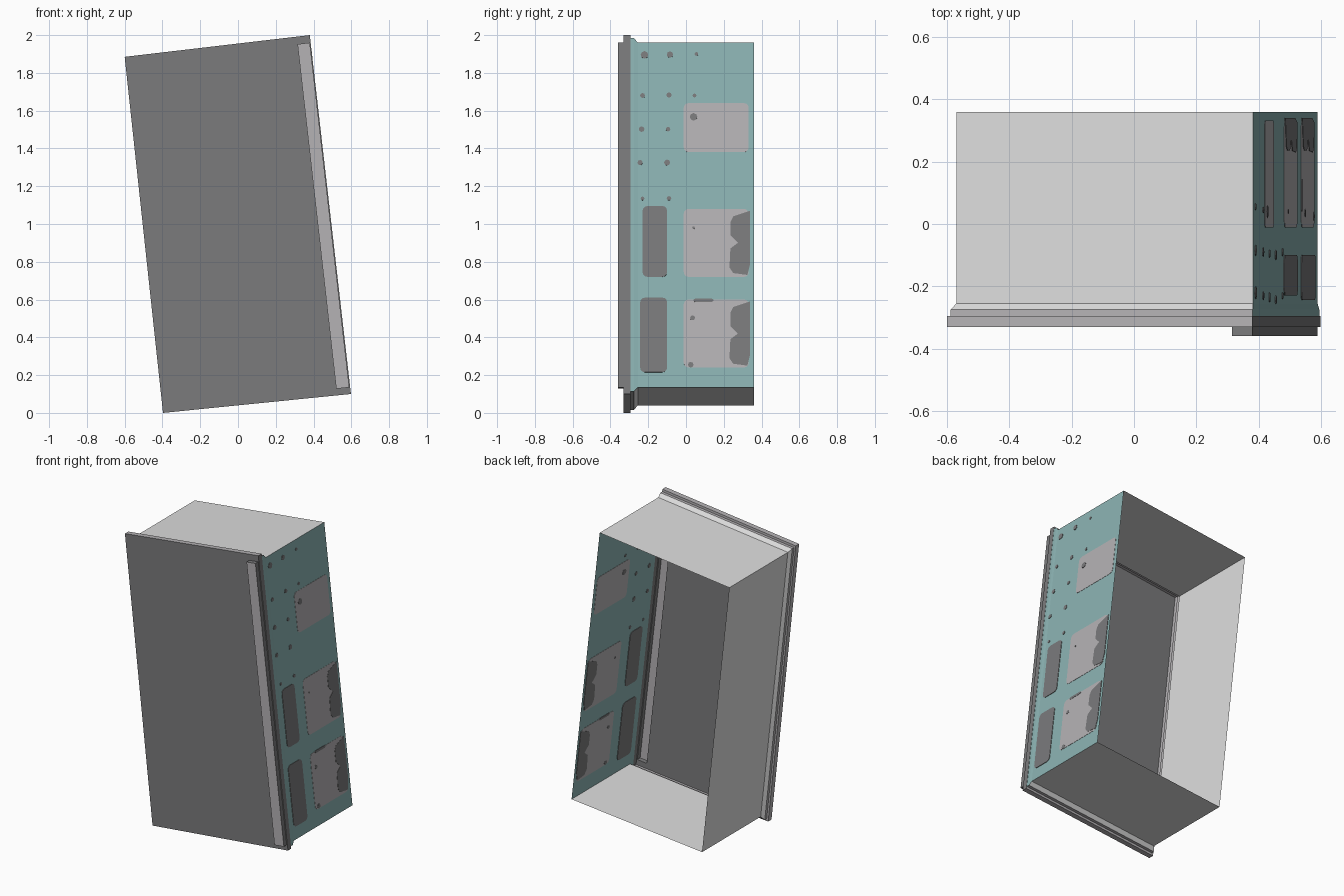
import bpy, bmesh, math
from mathutils import Vector

if "Cube" in bpy.data.objects:
    bpy.data.objects.remove(bpy.data.objects["Cube"])


def material(name, r, g, b):
    lin = lambda c: ((c + 0.055) / 1.055) ** 2.4
    m = bpy.data.materials.new(name)
    m.diffuse_color = (lin(r), lin(g), lin(b), 1)
    m.use_nodes = True
    m.node_tree.nodes["Principled BSDF"].inputs["Base Color"].default_value = m.diffuse_color
    return m


LIGHT = material("pale grey", 0.87, 0.87, 0.87)
MID = material("mid grey", 0.71, 0.70, 0.71)
DARK = material("dark grey", 0.48, 0.48, 0.485)
TEAL = material("teal", 0.55, 0.705, 0.705)

# Leaning outlines in the x-z plane: top left, top right, bottom right, bottom left
FRAME = [(-0.60, 1.885), (0.38, 2.0), (0.598, 0.10), (-0.397, 0.0)]
BODY = [(-0.57, 1.85), (0.382, 1.96), (0.589, 0.135), (-0.37, 0.04)]
STRIP = [(0.315, 1.952), (0.380, 1.96), (0.589, 0.135), (0.520, 0.128)]
STEP = [((f[0] * 0.6 + b[0] * 0.4), (f[1] * 0.6 + b[1] * 0.4)) for f, b in zip(FRAME, BODY)]


def finish(bm, name, mats):
    me = bpy.data.meshes.new(name)
    bm.to_mesh(me)
    bm.free()
    for m in mats:
        me.materials.append(m)
    ob = bpy.data.objects.new(name, me)
    bpy.context.collection.objects.link(ob)
    return ob


def loft(name, rings, mats, side_mats, cap=None):
    """Join four-cornered rings (outline, y); side_mats gives per band
    the material of top/left/bottom sides and of the right side."""
    bm = bmesh.new()
    vs = [[bm.verts.new((x, y, z)) for x, z in o] for o, y in rings]
    for (a, b), (other, right) in zip(zip(vs, vs[1:]), side_mats):
        for i in range(4):
            j = (i + 1) % 4
            f = bm.faces.new((a[i], a[j], b[j], b[i]))
            f.material_index = right if i == 1 else other
    if cap is not None:
        bm.faces.new(vs[0][::-1]).material_index = cap
    return finish(bm, name, mats)


# Open-backed shell with stepped front rim; the right wall is teal
loft("shell",
     [(FRAME, -0.33), (FRAME, -0.295), (STEP, -0.295), (STEP, -0.275),
      (BODY, -0.255), (BODY, 0.36)],
     [LIGHT, MID, DARK, TEAL],
     [(1, 2), (1, 3), (1, 3), (0, 3), (0, 3)])

# Front panel with a raised strip along its right edge, hollow behind
loft("front_panel",
     [(STRIP, -0.36), (STRIP, -0.33), (FRAME, -0.33)],
     [MID, DARK], [(1, 1), (1, 1)], cap=0)

# Markings on the right wall
LOW, HIGH = Vector((0.589, 0, 0.135)), Vector((0.382, 0, 1.96))
NORMAL = Vector((HIGH.z - LOW.z, 0, LOW.x - HIGH.x)).normalized()


def plate(bm, outline, half):
    """Thin plate of (y, z) points, showing on both sides of the right wall."""
    layers = []
    for s in (-half, half):
        layer = []
        for y, z in outline:
            p = LOW.lerp(HIGH, (z - LOW.z) / (HIGH.z - LOW.z)) + NORMAL * s
            layer.append(bm.verts.new((p.x, y, p.z)))
        layers.append(layer)
    a, b = layers
    bm.faces.new(a[::-1])
    bm.faces.new(b)
    for i in range(len(a)):
        j = (i + 1) % len(a)
        bm.faces.new((a[i], a[j], b[j], b[i]))


def rounded(y0, y1, z0, z1, r=0.025):
    pts = []
    for k, (cy, cz) in enumerate([(y1 - r, z1 - r), (y0 + r, z1 - r),
                                  (y0 + r, z0 + r), (y1 - r, z0 + r)]):
        for n in range(4):
            t = math.pi / 2 * (k + n / 3)
            pts.append((cy + r * math.cos(t), cz + r * math.sin(t)))
    return pts


def disc(y, z, r):
    return [(y + r * math.cos(t * math.pi / 4), z + r * math.sin(t * math.pi / 4))
            for t in range(8)]


# Light rounded squares
bm = bmesh.new()
for z0, z1 in [(1.38, 1.64), (0.72, 1.08), (0.24, 0.60)]:
    plate(bm, rounded(-0.012, 0.332, z0, z1), 0.0015)
finish(bm, "light_patches", [MID])

# Tall dark patches
bm = bmesh.new()
plate(bm, rounded(-0.23, -0.10, 0.72, 1.095), 0.003)
plate(bm, rounded(-0.243, -0.10, 0.215, 0.61), 0.003)
# Notched dark patches over the light squares
for z in (0.73, 0.25):
    plate(bm, [(0.34, z + 0.34), (0.25, z + 0.31), (0.235, z + 0.28), (0.235, z + 0.21),
               (0.275, z + 0.17), (0.235, z + 0.14), (0.23, z + 0.04), (0.25, z + 0.01),
               (0.325, z), (0.34, z + 0.06)], 0.003)
plate(bm, rounded(0.04, 0.145, 0.588, 0.604, 0.007), 0.003)
finish(bm, "dark_patches", [DARK])

# Small dark spots
bm = bmesh.new()
for y, z, r in [(-0.22, 1.895, 0.02), (-0.085, 1.897, 0.017), (0.055, 1.9, 0.01),
                (-0.23, 1.68, 0.013), (-0.09, 1.683, 0.014), (0.045, 1.68, 0.01),
                (-0.235, 1.502, 0.015), (-0.095, 1.502, 0.012), (0.04, 1.567, 0.02),
                (-0.243, 1.325, 0.014), (-0.1, 1.325, 0.016), (-0.23, 1.135, 0.01),
                (-0.09, 1.136, 0.012), (0.04, 0.98, 0.007), (0.035, 0.503, 0.013),
                (0.025, 0.255, 0.015)]:
    plate(bm, disc(y, z, r), 0.003)
finish(bm, "dark_spots", [DARK])
